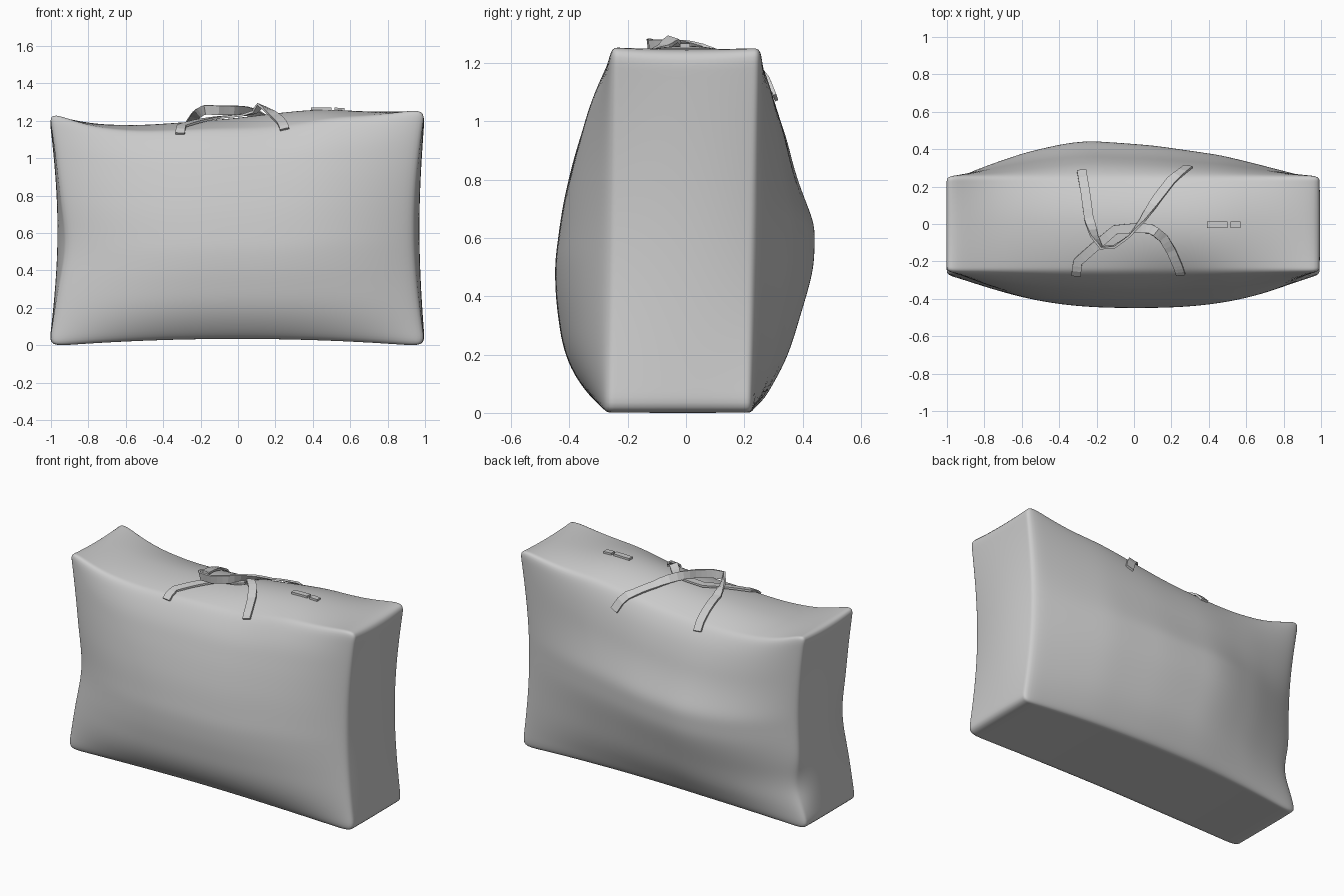
import bpy, bmesh
from math import sin, pi, exp
from mathutils import Vector
from mathutils.bvhtree import BVHTree

if "Cube" in bpy.data.objects:
    bpy.data.objects.remove(bpy.data.objects["Cube"])


def interp(table, t):
    for (a, p), (b, q) in zip(table, table[1:]):
        if t <= b:
            return p + (q - p) * max(0, (t - a) / (b - a))
    return table[-1][1]


def bump(t, mid, width):
    return exp(-((t - mid) / width) ** 2)


def add_object(name, bm):
    bmesh.ops.recalc_face_normals(bm, faces=bm.faces)
    me = bpy.data.meshes.new(name)
    bm.to_mesh(me)
    bm.free()
    ob = bpy.data.objects.new(name, me)
    bpy.context.collection.objects.link(ob)
    return ob


# Silhouette profiles of the stuffed bag
TOP = [(-1, 1.25), (-.8, 1.19), (-.55, 1.175), (-.3, 1.19), (0, 1.215),
       (.2, 1.24), (.45, 1.265), (.7, 1.25), (1, 1.265)]
FRONT = [(0, .31), (.05, .36), (.15, .42), (.3, .445), (.42, .452), (.6, .425),
         (.73, .392), (.87, .345), (.95, .30), (1, .26)]
BACK = [(0, .26), (.06, .30), (.15, .355), (.42, .445), (.56, .45), (.72, .38),
        (.85, .345), (.95, .30), (1, .26)]
BACK_X = [(-1, 0), (-.85, .3), (-.6, .7), (-.3, 1), (.1, .87), (.5, .6), (.8, .25), (1, 0)]


def shape(u, v, w):
    f = (w + 1) / 2
    # front and back bulge away from the straight end edges
    if v < 0:
        end = .28 - .02 * f
        y = v * (end + (interp(FRONT, f) - end) * (1 - abs(u) ** 2.6))
        droop = .05 * (1 - u * u) + .04 * bump(u, .25, .25)
    else:
        end = .23 + .03 * f
        y = v * (end + (interp(BACK, f) - end) * interp(BACK_X, u))
        droop = .08 * (1 - u * u)
    # ends are drawn in at mid height, with a pinch at the lower back left
    s = sin(pi * f)
    left = 1.01 - (.045 + .02 * v * v) * s
    if v > 0:
        left -= .06 * v ** 3 * bump(f, .2, .1)
    else:
        left -= .03 * v * v * bump(f, .43, .15)
    right = 1.0 - (.03 + .03 * v * v) * s
    x = -left + (left + right) * (u + 1) / 2
    top = interp(TOP, u) - droop * v * v - .015 * (1 - v * v) * u ** 4
    low = .04 * (1 - u * u) - .006
    return Vector((x, y, low + f * (top - low)))


# Bag body
bm = bmesh.new()
bmesh.ops.create_cube(bm, size=2)
bmesh.ops.subdivide_edges(bm, edges=bm.edges[:], cuts=15, use_grid_fill=True)
for vert in bm.verts:
    vert.co = shape(*vert.co)
for face in bm.faces:
    face.smooth = True
body = add_object("bag_body", bm)
sub = body.modifiers.new("soften", 'SUBSURF')
sub.levels = sub.render_levels = 2

bpy.context.view_layer.update()
tree = BVHTree.FromObject(body, bpy.context.evaluated_depsgraph_get())


def surface(x, y):
    hit = tree.ray_cast(Vector((x, y, 3)), Vector((0, 0, -1)))
    return hit[0], hit[1]


# Handle straps: points are x, y, height above the bag, twist to upright
def strap(name, points, width=.05, thick=.012, steps=3):
    dense = []
    for a, b in zip(points, points[1:]):
        dense += [Vector(a).lerp(Vector(b), k / steps) for k in range(steps)]
    dense.append(Vector(points[-1]))
    path, ups = [], []
    for x, y, h, t in dense:
        p, n = surface(x, y)
        path.append(p + n * h)
        ups.append((n, t))
    bm = bmesh.new()
    rings = []
    for i, p in enumerate(path):
        d = (path[min(i + 1, len(path) - 1)] - path[max(i - 1, 0)]).normalized()
        n, t = ups[i]
        side = d.cross(n).normalized()
        side = side.lerp(side.cross(d), t).normalized()
        up = side.cross(d).normalized()
        rings.append([bm.verts.new(p + side * a * width / 2 + up * b * thick / 2)
                      for a, b in ((-1, -1), (1, -1), (1, 1), (-1, 1))])
    for a, b in zip(rings, rings[1:]):
        for k in range(4):
            bm.faces.new((a[k], a[(k + 1) % 4], b[(k + 1) % 4], b[k]))
    bm.faces.new(rings[0])
    bm.faces.new(rings[-1])
    add_object(name, bm)


strap("front_handle", [(-.31, -.27, .008, 0), (-.30, -.20, .01, 0), (-.22, -.13, .012, 0),
                       (-.1, -.03, .012, 0), (.02, -.02, .012, 0), (.09, -.025, .02, .2),
                       (.125, -.04, .055, .3), (.16, -.07, .03, .2), (.2, -.14, .012, 0),
                       (.235, -.22, .01, 0), (.25, -.265, .008, 0)])
strap("back_handle", [(-.28, .28, .008, 0), (-.26, .17, .01, 0), (-.24, .03, .015, .1),
                      (-.21, -.06, .045, .6), (-.17, -.115, .07, 1), (-.1, -.11, .06, 1),
                      (-.02, -.06, .045, 1), (.05, .02, .03, .6), (.13, .14, .012, .1),
                      (.2, .23, .01, 0), (.29, .30, .008, 0)])

# Zip slider and pull tab lying on the top
for name, x0, x1 in (("zip_pull", .39, .50), ("zip_slider", .515, .57)):
    p, n = surface((x0 + x1) / 2, -.003)
    bm = bmesh.new()
    bmesh.ops.create_cube(bm, size=1)
    bmesh.ops.scale(bm, vec=(x1 - x0, .035, .014), verts=bm.verts)
    ob = add_object(name, bm)
    ob.location = p + n * .005
    ob.rotation_euler = (0, n.x, 0)
